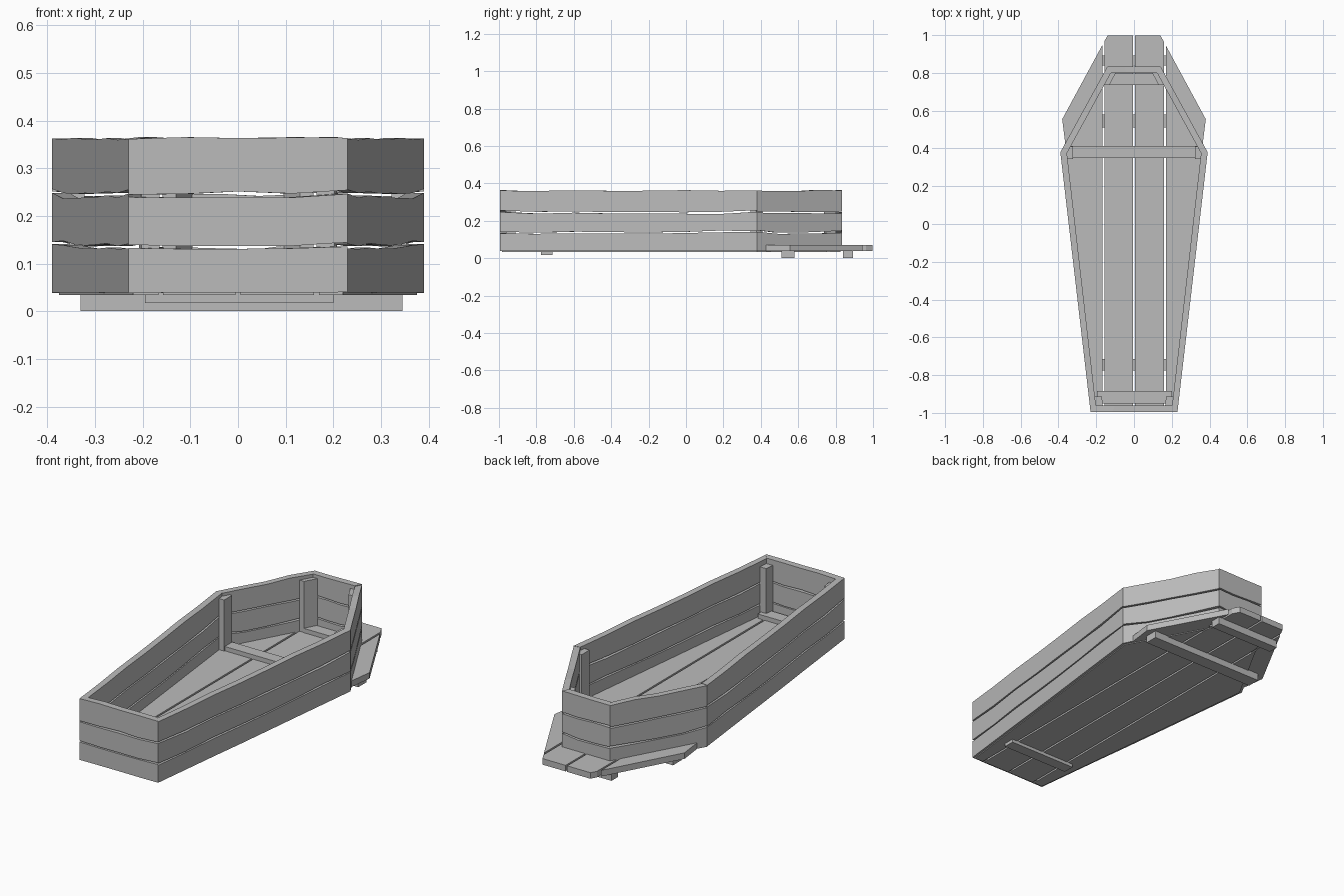
import bpy, bmesh, random
from mathutils import Vector

random.seed(4)
cube = bpy.data.objects.get("Cube")
if cube:
    bpy.data.objects.remove(cube)

wood = bpy.data.materials.new("grey_wood")
wood.use_nodes = True
GREY = (0.5, 0.5, 0.5, 1)
wood.diffuse_color = GREY
wood.node_tree.nodes["Principled BSDF"].inputs["Base Color"].default_value = GREY


def finish(bm, name):
    bmesh.ops.recalc_face_normals(bm, faces=bm.faces[:])
    mesh = bpy.data.meshes.new(name)
    bm.to_mesh(mesh)
    bm.free()
    mesh.materials.append(wood)
    obj = bpy.data.objects.new(name, mesh)
    bpy.context.collection.objects.link(obj)
    return obj


def prism(bm, outline, z0, z1):
    """Extrude a flat outline between two heights."""
    face = bm.faces.new([bm.verts.new((x, y, z0)) for x, y in outline])
    moved = bmesh.ops.extrude_face_region(bm, geom=[face])["geom"]
    bmesh.ops.translate(bm, vec=(0, 0, z1 - z0),
                        verts=[v for v in moved if isinstance(v, bmesh.types.BMVert)])


def block(name, x0, x1, y0, y1, z0, z1):
    bm = bmesh.new()
    prism(bm, [(x0, y0), (x1, y0), (x1, y1), (x0, y1)], z0, z1)
    return finish(bm, name)


def mirrored(half):
    """Complete an outline from its +x half, listed foot to head."""
    return half + [(-x, y) for x, y in reversed(half)]


def deck(name, outline, cuts, z0, z1):
    """Cut a flat outline lengthwise into planks with narrow gaps."""
    gap = 0.005
    edges = [-1] + cuts + [1]
    for i, (a, b) in enumerate(zip(edges, edges[1:])):
        bm = bmesh.new()
        prism(bm, outline, z0, z1)
        for x, side in ((a + gap, -1), (b - gap, 1)):
            cut = bmesh.ops.bisect_plane(
                bm, geom=bm.verts[:] + bm.edges[:] + bm.faces[:],
                plane_co=(x, 0, 0), plane_no=(side, 0, 0), clear_outer=True)
            rim = [e for e in cut["geom_cut"] if isinstance(e, bmesh.types.BMEdge)]
            if rim:
                bmesh.ops.edgeloop_fill(bm, edges=rim)
        finish(bm, f"{name}_{i + 1}")


def wall_plank(name, outer, inner, low, high):
    """Plank between two corners, with uneven lower and upper edges."""
    bm = bmesh.new()
    rings = []
    steps = len(low) - 1
    for i in range(steps + 1):
        t = i / steps
        o = Vector(outer[0]).lerp(Vector(outer[1]), t)
        n = Vector(inner[0]).lerp(Vector(inner[1]), t)
        rings.append([bm.verts.new((p.x, p.y, z)) for p, z in
                      ((o, low[i]), (n, low[i]), (n, high[i]), (o, high[i]))])
    for r, s in zip(rings, rings[1:]):
        for k in range(4):
            m = (k + 1) % 4
            bm.faces.new((r[k], r[m], s[m], s[k]))
    bm.faces.new(rings[0])
    bm.faces.new(rings[-1])
    finish(bm, name)


def uneven(height, amount, steps):
    return [height + random.uniform(-amount, amount) for _ in range(steps + 1)]


# Box walls: three planks high on each of the six sides
OUT = [(0.23, -0.995), (0.39, 0.38), (0.14, 0.835)]
INN = [(0.202, -0.96), (0.355, 0.375), (0.122, 0.8)]


def build_wall(name, outer, inner, steps, mirror):
    seams = [uneven(0.139, 0.006, steps), uneven(0.246, 0.006, steps)]
    lows = [uneven(0.039, 0.001, steps)] + [[z + random.uniform(0.002, 0.006) for z in s] for s in seams]
    highs = [[z - random.uniform(0.002, 0.006) for z in s] for s in seams] + [uneven(0.362, 0.004, steps)]
    for label, sx in ((("left_", 1), ("right_", -1)) if mirror else (("", 1),)):
        o = [(sx * x, y, 0) for x, y in outer]
        n = [(sx * x, y, 0) for x, y in inner]
        for tier in range(3):
            wall_plank(f"{label}{name}_plank_{tier + 1}", o, n, lows[tier], highs[tier])


def across(p):
    return [(-p[0], p[1]), p]


build_wall("side", OUT[:2], INN[:2], 7, True)
build_wall("shoulder", OUT[1:], INN[1:], 4, True)
build_wall("foot", across(OUT[0]), across(INN[0]), 4, False)
build_wall("head", across(OUT[2]), across(INN[2]), 3, False)

# Box floor
CUTS = [-0.162, 0, 0.165]
deck("floor_plank", mirrored([(0.22, -0.985), (0.376, 0.38), (0.13, 0.825)]), CUTS, 0.034, 0.075)

# Lid lying under the box, sticking out past the head end
deck("lid_plank", mirrored([(0.21, -0.82), (0.38, 0.555), (0.14, 0.998)]), CUTS, 0.038, 0.07)

# Battens under the lid
block("foot_lid_batten", -0.195, 0.2, -0.775, -0.715, 0.017, 0.04)
block("shoulder_lid_batten", -0.33, 0.345, 0.51, 0.58, 0, 0.042)
block("head_lid_batten", -0.19, 0.19, 0.84, 0.893, 0, 0.042)

# Battens on the floor inside
block("foot_floor_batten", -0.195, 0.2, -0.95, -0.885, 0.07, 0.098)
block("shoulder_floor_batten", -0.355, 0.355, 0.35, 0.412, 0.07, 0.098)
block("head_floor_batten", -0.13, 0.13, 0.735, 0.797, 0.07, 0.098)

# Upright posts in the inner corners
for label, s in (("left", 1), ("right", -1)):
    for part, half, top in (
            ("foot_post", [(0.165, -0.962), (0.203, -0.962), (0.208, -0.912), (0.17, -0.912)], 0.335),
            ("shoulder_post", [(0.322, 0.345), (0.354, 0.345), (0.358, 0.378), (0.34, 0.41), (0.322, 0.41)], 0.345),
            ("head_post", [(0.095, 0.802), (0.122, 0.802), (0.158, 0.737), (0.13, 0.737)], 0.345)):
        bm = bmesh.new()
        prism(bm, [(s * x, y) for x, y in half], 0.07, top)
        finish(bm, f"{label}_{part}")
